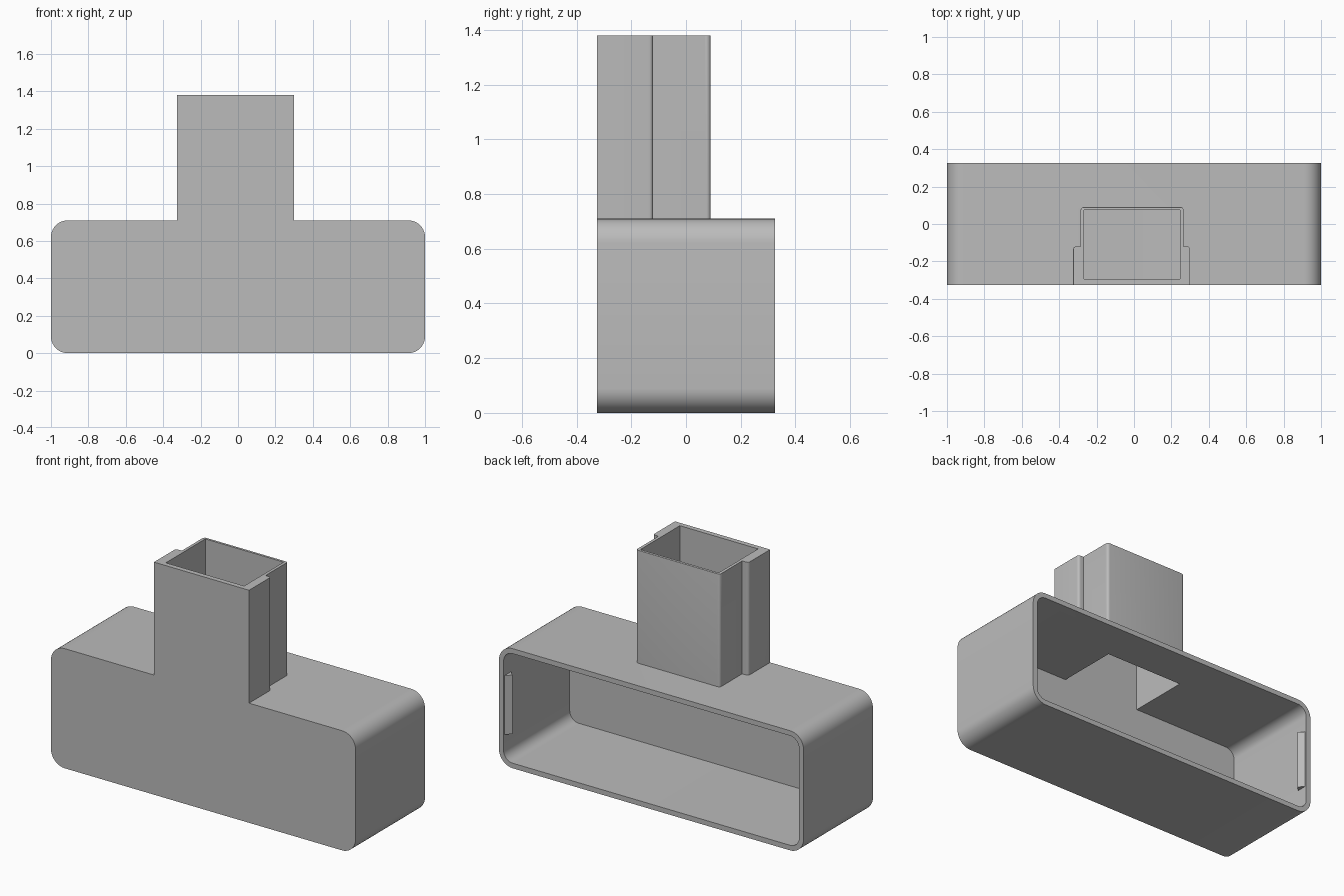
import bpy
import bmesh
from mathutils import Vector

if "Cube" in bpy.data.objects:
    bpy.data.objects.remove(bpy.data.objects["Cube"])

grey = bpy.data.materials.new("plain grey")
grey.use_nodes = True
colour = (0.5, 0.5, 0.5, 1)
grey.diffuse_color = colour
grey.node_tree.nodes["Principled BSDF"].inputs["Base Color"].default_value = colour


def finish(name, bm):
    bmesh.ops.recalc_face_normals(bm, faces=bm.faces)
    mesh = bpy.data.meshes.new(name)
    bm.to_mesh(mesh)
    bm.free()
    mesh.materials.append(grey)
    obj = bpy.data.objects.new(name, mesh)
    bpy.context.collection.objects.link(obj)
    return obj


def prism(points, low, high):
    """Extrude an outline in the ground plane from low to high."""
    bm = bmesh.new()
    base = bm.faces.new([bm.verts.new((x, y, low)) for x, y in points])
    top = bmesh.ops.extrude_face_region(bm, geom=[base])["geom"]
    verts = [v for v in top if isinstance(v, bmesh.types.BMVert)]
    bmesh.ops.translate(bm, verts=verts, vec=(0, 0, high - low))
    return bm


def block(x0, x1, y0, y1, z0, z1):
    return prism([(x0, y0), (x1, y0), (x1, y1), (x0, y1)], z0, z1)


def round_edges(bm, radius, rule, segments=5):
    edges = [e for e in bm.edges if rule(*[v.co for v in e.verts])]
    bmesh.ops.bevel(bm, geom=edges, offset=radius, segments=segments,
                    profile=0.5, affect='EDGES', clamp_overlap=True)


def cut(obj, cutter):
    cutter.hide_render = True
    mod = obj.modifiers.new("cut", 'BOOLEAN')
    mod.operation = 'DIFFERENCE'
    mod.solver = 'EXACT'
    mod.object = cutter
    bpy.context.view_layer.objects.active = obj
    bpy.ops.object.modifier_apply(modifier=mod.name)


def along(axis):
    return lambda a, b: abs((b - a).normalized()[axis]) > 0.99


WALL, FRONT, BACK, HEIGHT, TOP = 0.03, -0.325, 0.325, 0.71, 1.38

# Wide housing, open at the back
bm = block(-1, 1, FRONT, BACK, 0, HEIGHT)
round_edges(bm, 0.09, along(1), 10)
housing = finish("housing", bm)

bm = block(-1 + WALL, 1 - WALL, FRONT + WALL, BACK + 0.1, WALL, HEIGHT - WALL)
round_edges(bm, 0.06, along(1), 10)
cavity = finish("cavity_cutter", bm)

# Upright socket with a shallow flange on each side of its front half
outline = [(-0.325, FRONT), (0.30, FRONT), (0.30, -0.12), (0.265, -0.12),
           (0.265, 0.09), (-0.285, 0.09), (-0.285, -0.12), (-0.325, -0.12)]
bm = prism(outline, HEIGHT, TOP)
outer = [Vector(outline[i]) for i in (2, 4, 5, 7)]
round_edges(bm, 0.015, lambda a, b: along(2)(a, b)
            and any((a.xy - p).length < 0.001 for p in outer))
round_edges(bm, 0.012, lambda a, b: min(a.z, b.z) > TOP - 0.001
            and (min(a.y, b.y) > 0.07 or max(a.x, b.x) < -0.32))
socket = finish("socket", bm)

# Shaft running down through the socket into the housing
shaft = finish("shaft_cutter", block(-0.267, 0.247, -0.295, 0.075, 0.5, 1.6))

cut(housing, cavity)
cut(housing, shaft)
cut(socket, shaft)
for cutter in (cavity, shaft):
    bpy.data.objects.remove(cutter)

# Wedge-shaped catches inside both side walls at the open rim
for side, label in ((1, "left"), (-1, "right")):
    wall = side * (1 - WALL)
    wedge = [(wall + side * 0.005, 0.315), (wall, 0.315), (wall - side * 0.03, 0.285),
             (wall, 0.255), (wall + side * 0.005, 0.255)]
    finish(label + "_catch", prism(wedge, 0.18, 0.53))

# Smooth the rounded edges only
for obj in (housing, socket):
    bpy.ops.object.select_all(action='DESELECT')
    obj.select_set(True)
    bpy.context.view_layer.objects.active = obj
    bpy.ops.object.shade_smooth_by_angle(angle=0.55)
